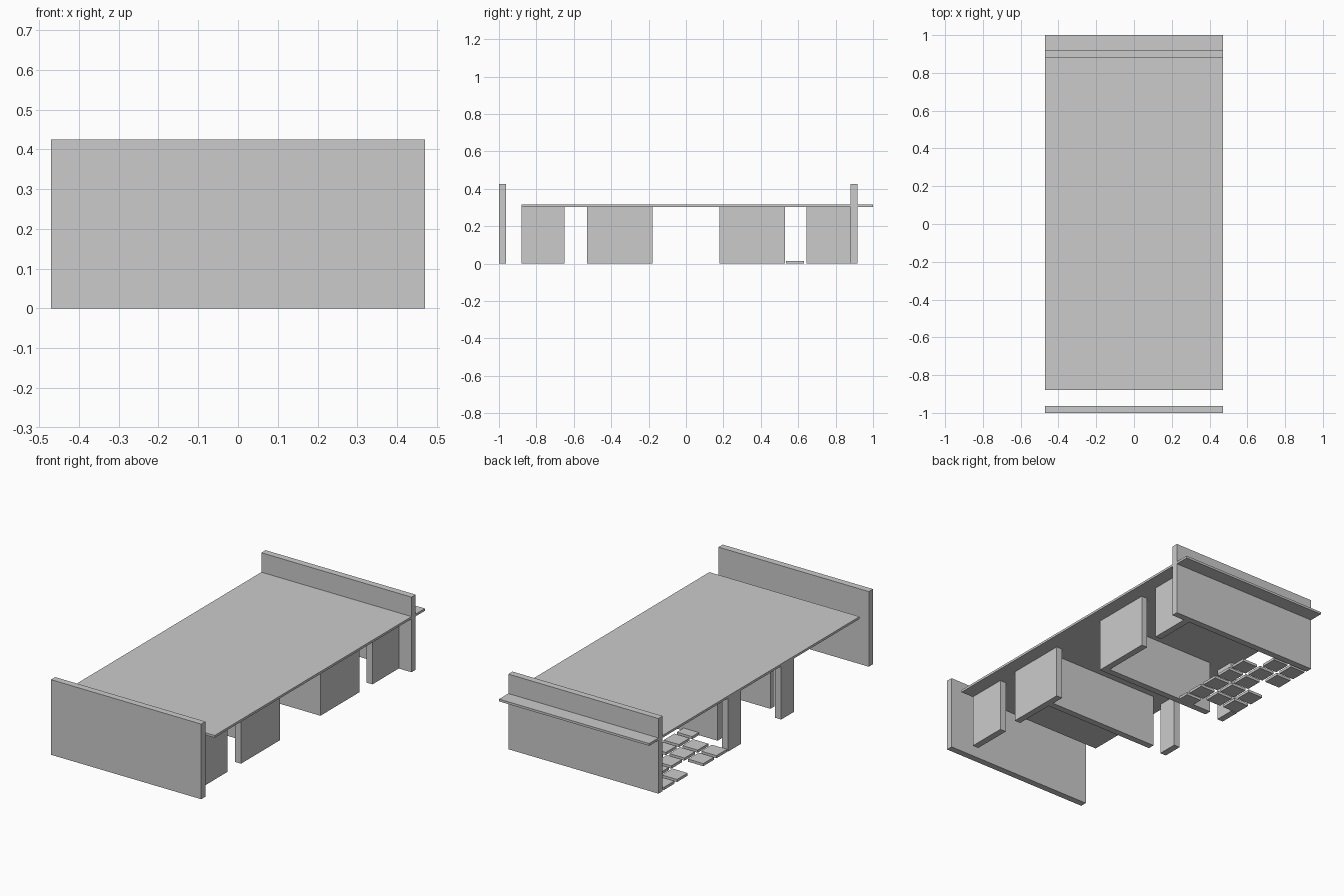
import bpy

cube = bpy.data.objects.get("Cube")
if cube:
    bpy.data.objects.remove(cube, do_unlink=True)

grey = bpy.data.materials.new("plain_grey")
grey.use_nodes = True
GREY = (0.6, 0.6, 0.6, 1)
grey.diffuse_color = GREY
grey.node_tree.nodes["Principled BSDF"].inputs["Base Color"].default_value = GREY


def box(name, x, y, z):
    """Box from (min, max) pairs along each axis."""
    spans = (x, y, z)
    bpy.ops.mesh.primitive_cube_add(size=1, location=[(a + b) / 2 for a, b in spans])
    ob = bpy.context.object
    ob.name = name
    ob.scale = [b - a for a, b in spans]
    bpy.ops.object.transform_apply(location=False, rotation=False, scale=True)
    ob.data.materials.append(grey)
    return ob


HALF = 0.47       # half width of the bed
T = 0.0375        # board thickness
UNDER = 0.302     # underside of the platform
SIDE = 0.39       # outer face of the side panels
full = (-HALF, HALF)
under = (0, UNDER)

# end boards and platform
box("foot_board", full, (-1, -1 + T), (0, 0.425))
box("head_board", full, (0.88, 0.88 + T), (0, 0.425))
box("platform", full, (-0.88, 1), (UNDER, 0.315))

# side panels along one long side
for i, y in enumerate([(-0.88, -0.65), (-0.53, -0.18), (0.18, 0.53), (0.645, 0.88)]):
    box(f"side_panel_{i + 1}", (SIDE - T, SIDE), y, under)

# cross panels under the platform
box("front_cross_panel", (-0.35, SIDE - T), (-0.255 - T, -0.255), under)
box("back_cross_panel", (-0.35, SIDE - T), (0.18, 0.18 + T), under)

# narrow legs on the opposite side
for name, y in (("front_leg", (-0.295, -0.18)), ("back_leg", (0.18, 0.295))):
    box(name, (-HALF, -HALF + T), y, under)

# floor tiles: pattern rows run from the head end, columns from the outer side
PITCH, R = 0.1175, 0.0475
pattern = ["##.", "###", ".##", "###", "###", "..#"]
for r, row in enumerate(pattern):
    for c, mark in enumerate(row):
        if mark == "#":
            x = -0.42 + c * PITCH
            y = 0.818 - r * PITCH
            box(f"floor_tile_{r}_{c}", (x - R, x + R), (y - R, y + R), (0, 0.015))
